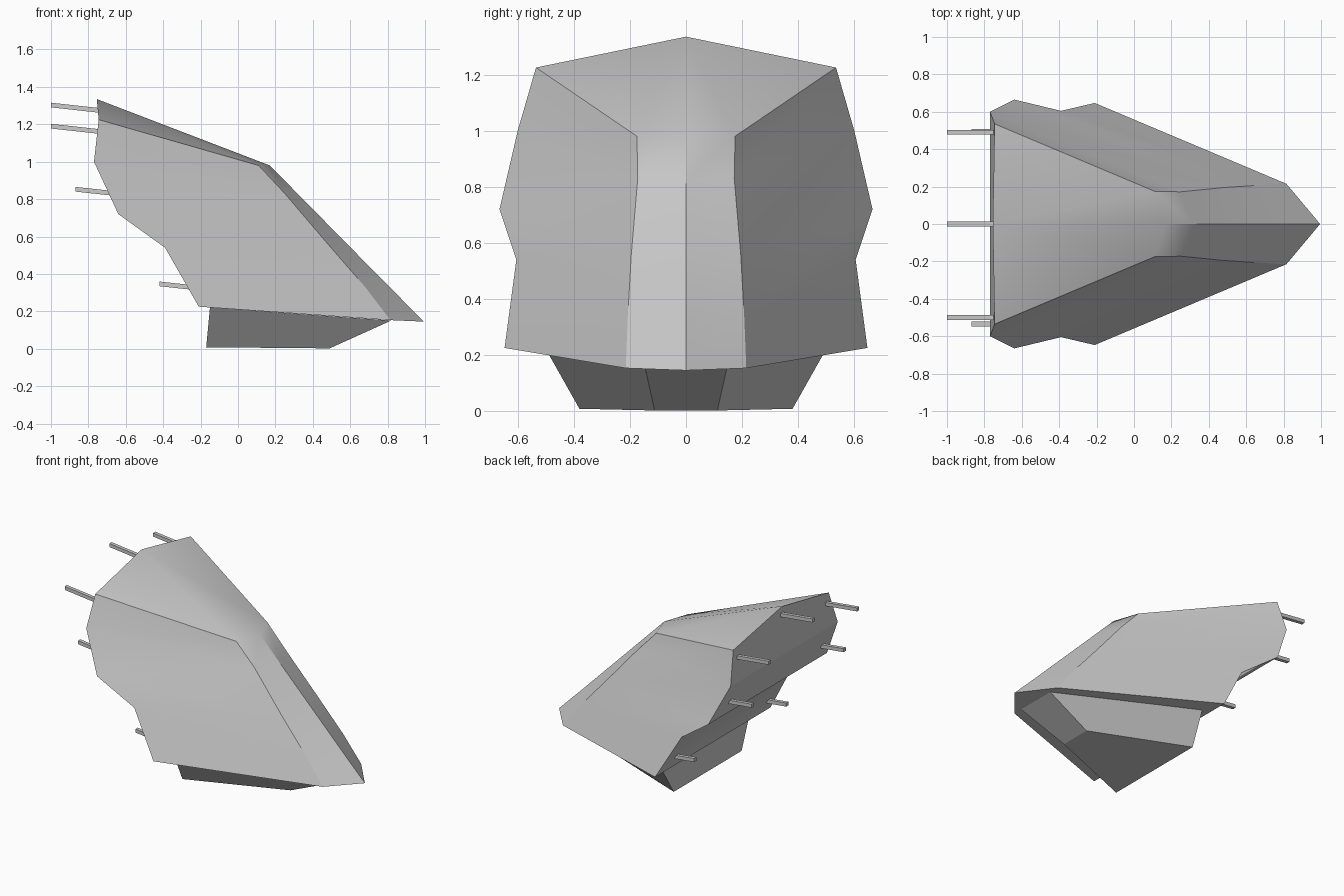
import bpy, bmesh
from mathutils import Vector

if "Cube" in bpy.data.objects:
    bpy.data.objects.remove(bpy.data.objects["Cube"])


def finish(bm, name, smooth=False):
    """Turn a bmesh into a named object with outward normals."""
    bmesh.ops.recalc_face_normals(bm, faces=bm.faces[:])
    mesh = bpy.data.meshes.new(name)
    bm.to_mesh(mesh)
    bm.free()
    obj = bpy.data.objects.new(name, mesh)
    bpy.context.collection.objects.link(obj)
    if smooth:
        bpy.ops.object.select_all(action='DESELECT')
        obj.select_set(True)
        bpy.context.view_layer.objects.active = obj
        bpy.ops.object.shade_smooth_by_angle(angle=0.45)
    return obj


def flip(p):
    return (p[0], -p[1], p[2])


# Armour shell: rows run from the rear edge, over the crease, to the front centre line
rear = [(-.745, .535, 1.225), (-.77, .60, 1.0), (-.64, .665, .72),
        (-.39, .605, .54), (-.21, .647, .225)]
crease = [(.11, .175, .98), (.25, .172, .83), (.48, .195, .56),
          (.68, .208, .33), (.815, .215, .153)]
centre = [(.17 + (.98 - c[2]) * .985, 0, c[2]) for c in crease]
centre[-1] = (.995, 0, .145)

bm = bmesh.new()
rows = [[bm.verts.new(p) for p in (r, c, m, flip(c), flip(r))]
        for r, c, m in zip(rear, crease, centre)]
for a, b in zip(rows, rows[1:]):
    for j in range(4):
        bm.faces.new((a[j], a[j + 1], b[j + 1], b[j]))
    bm.faces.new((a[0], b[0], b[4], a[4]))      # rear wall strip
peak = bm.verts.new((-.755, 0, 1.335))
top, low = rows[0], rows[-1]
bm.faces.new((peak, top[0], top[1], top[2]))    # sloping roof halves
bm.faces.new((peak, top[2], top[3], top[4]))
bm.faces.new((peak, top[4], top[0]))
bm.faces.new(low)                               # underside
finish(bm, "armour_shell", smooth=True)

# Tapered base block under the shell
lower = [(-.17, .38, .008), (.49, .112, .002)]
upper = [(-.15, .50, .221), (.82, .145, .151)]
bm = bmesh.new()
rings = [[bm.verts.new(p) for p in (q[0], q[1], flip(q[1]), flip(q[0]))]
         for q in (lower, upper)]
for ring in rings:
    bm.faces.new(ring)
for i in range(4):
    k = (i + 1) % 4
    bm.faces.new((rings[0][i], rings[0][k], rings[1][k], rings[1][i]))
finish(bm, "base_block")


# Square mounting pins sticking out of the rear wall, tilted slightly up
def pin(name, tip, length, s=.0125):
    bm = bmesh.new()
    bmesh.ops.create_cube(bm, size=1)
    for v in bm.verts:
        t = v.co.x + .5
        v.co = Vector(tip) + Vector((t * length, v.co.y * 2 * s,
                                     v.co.z * 2 * s - .11 * t * length))
    finish(bm, name)


pin("top_pin", (-1.0, 0, 1.303), .26)
for side, y_up, y_low in (("left", .49, .495), ("right", -.50, -.535)):
    pin("upper_pin_" + side, (-1.0, y_up, 1.19), .26)
    pin("middle_pin_" + side, (-.87, y_low, .853), .26)
    pin("lower_pin_" + side, (-.42, y_low, .347), .26)
